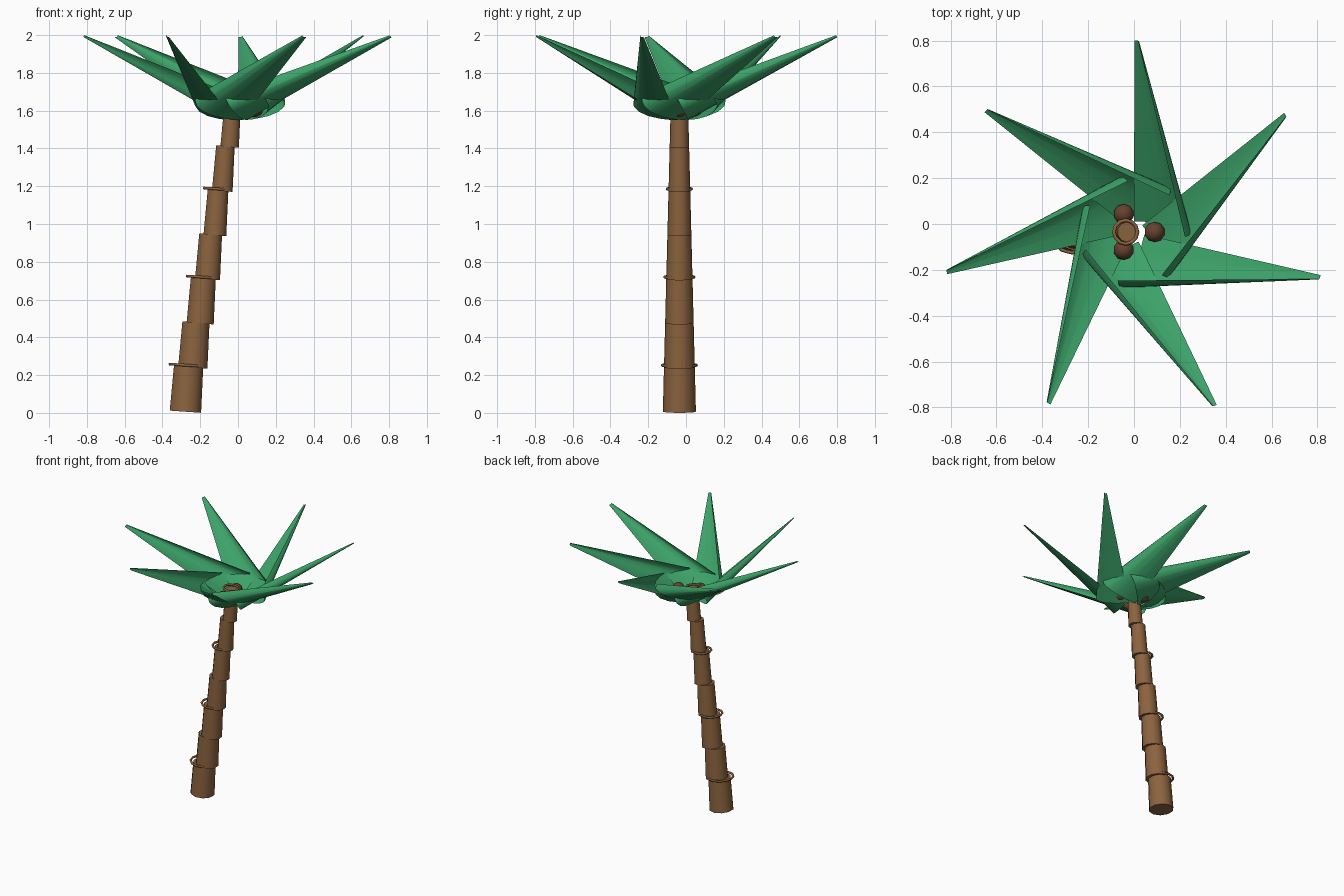
import bpy, bmesh
from math import sin, cos, pi, radians

if "Cube" in bpy.data.objects:
    bpy.data.objects.remove(bpy.data.objects["Cube"])

CY = -0.035          # trunk and crown line in y


def material(name, rgb):
    m = bpy.data.materials.new(name)
    m.diffuse_color = (*rgb, 1)
    m.use_nodes = True
    m.node_tree.nodes["Principled BSDF"].inputs["Base Color"].default_value = m.diffuse_color
    return m


bark = material("bark", (0.26, 0.125, 0.05))
leaf = material("leaf", (0.045, 0.36, 0.14))
husk = material("husk", (0.13, 0.055, 0.03))


def finish(name, mat, angle=40):
    ob = bpy.context.object
    ob.name = name
    ob.data.materials.append(mat)
    bpy.ops.object.shade_smooth_by_angle(angle=radians(angle))
    return ob


# Leaning trunk: seven stepped, tapered segments with a ring on every other one
for i in range(7):
    x = -0.27 + 0.039 * i
    r = 0.0875 - 0.006 * i
    z = 0.126 + 0.2335 * i
    bpy.ops.mesh.primitive_cone_add(vertices=10, radius1=r, radius2=r - 0.006, depth=0.24,
                                    location=(x, CY, z), rotation=(0, radians(4), 0))
    finish(f"trunk_segment_{i + 1}", bark)
    if i % 2 == 0:
        bpy.ops.mesh.primitive_torus_add(major_segments=12, minor_segments=6,
                                         major_radius=r + 0.003 - 0.0005 * i, minor_radius=0.008,
                                         location=(x, CY, z + 0.126),
                                         rotation=(0, radians(4), 0))
        finish(f"trunk_ring_{i // 2 + 1}", bark, 65)

# Coconuts around the crown
for i in range(3):
    a = i * 2 * pi / 3
    bpy.ops.mesh.primitive_uv_sphere_add(segments=10, ring_count=8, radius=0.045,
                                         location=(0.09 * cos(a), CY + 0.09 * sin(a), 1.61))
    finish(f"coconut_{i + 1}", husk)


# Frond: part of a flattened cone, curling up along one side
def frond_mesh(steps=6, sweep=radians(118)):
    bm = bmesh.new()
    rows = []
    for u, zc, s in ((0.0, 1.643, 1.0), (0.832, 1.996, 0.08)):
        row = []
        for k in range(steps + 1):
            t = sweep * k / steps
            dz = -0.093 * s * cos(t)
            row.append(bm.verts.new((u - 0.5 * dz, -0.252 * s * sin(t), zc + dz)))
        rows.append(row)
    for k in range(steps):
        bm.faces.new((rows[0][k], rows[1][k], rows[1][k + 1], rows[0][k + 1]))
    me = bpy.data.meshes.new("frond")
    bm.normal_update()
    bm.to_mesh(me)
    bm.free()
    me.materials.append(leaf)
    for p in me.polygons:
        p.use_smooth = True
    return me


# Crown of seven fronds
mesh = frond_mesh()
for i in range(7):
    ob = bpy.data.objects.new(f"frond_{i + 1}", mesh)
    ob.location = (0, CY, 0)
    ob.rotation_euler = (0, 0, radians(-13) + i * 2 * pi / 7)
    bpy.context.collection.objects.link(ob)
